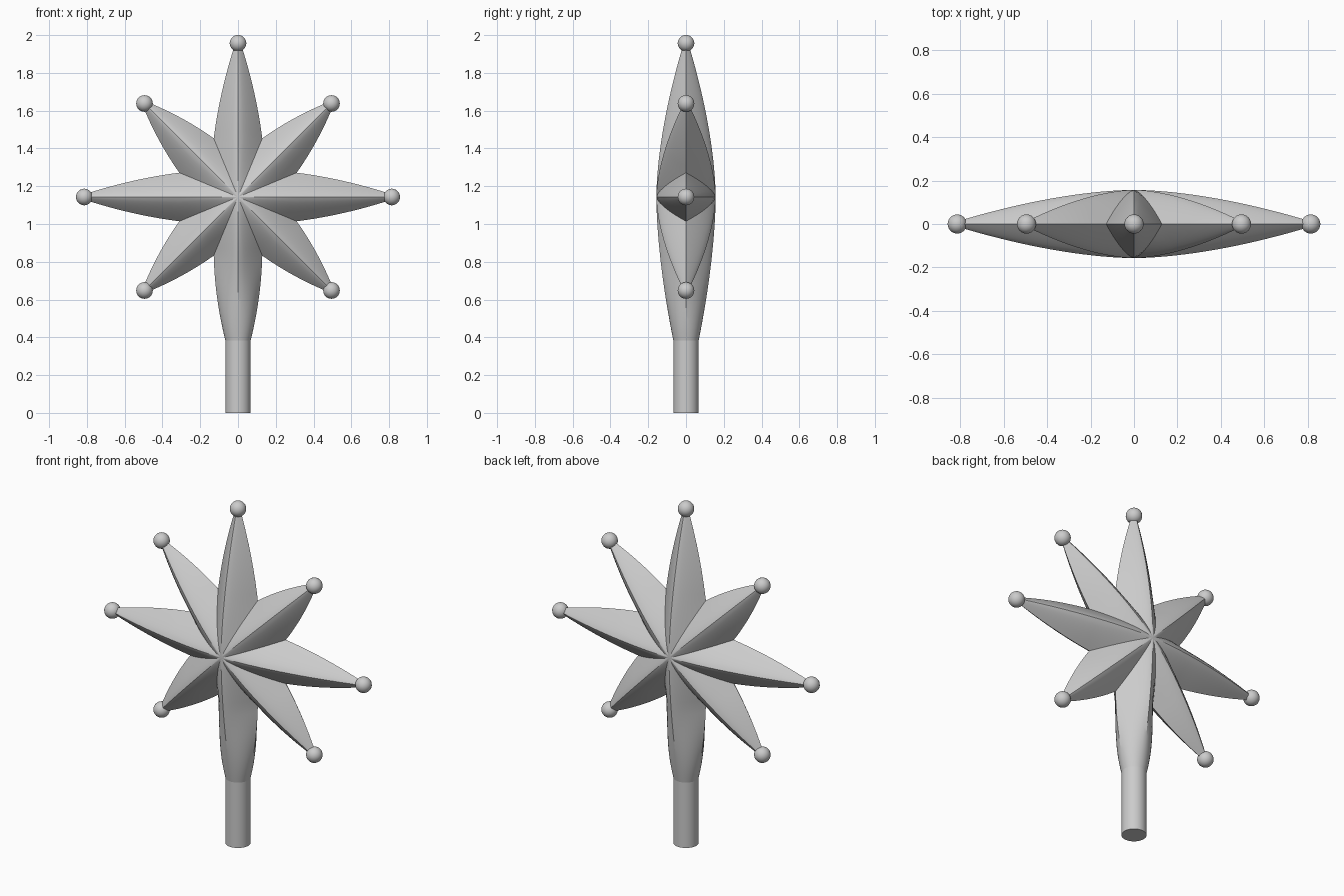
import bpy, bmesh, math
from mathutils import Vector

if "Cube" in bpy.data.objects:
    bpy.data.objects.remove(bpy.data.objects["Cube"])

CZ = 1.143           # height of the star centre
DEPTH = 0.157        # half thickness at the centre
VR = 0.336           # radius of the valleys between arms
HALF = math.radians(22.5)
VX, VW = VR * math.cos(HALF), VR * math.sin(HALF)
STEM_R = 0.067
N = 8                # steps across each half arm


def smooth(obj, angle):
    bpy.ops.object.select_all(action='DESELECT')
    obj.select_set(True)
    bpy.context.view_layer.objects.active = obj
    bpy.ops.object.shade_smooth_by_angle(angle=math.radians(angle))


def section(r, length, stem):
    """Half width, edge depth, ridge depth and roundness at distance r."""
    tip_w, tip_d = (STEM_R, STEM_R) if stem else (0.014, 0.012)
    ridge = tip_d + (DEPTH - tip_d) * (1 - (r / length) ** 1.7)
    if r <= VX + 1e-6:
        q = min(r / VX, 1.0)
        return r * math.tan(HALF), DEPTH * (1 - q ** 1.5), ridge, 0.0
    u = (r - VX) / (length - VX)
    w = VW + (tip_w - VW) * u + 0.05 * u * (1 - u)
    return w, 0.0, ridge, (u * u * (3 - 2 * u) if stem else 0.0)


def add_arm(bm, angle, length, stem=False):
    out = Vector((math.sin(angle), 0, math.cos(angle)))
    side = Vector((math.cos(angle), 0, -math.sin(angle)))
    stations = [VX * i / 8 for i in range(9)]
    stations += [VX + (length - VX) * i / 12 for i in range(1, 13)]
    for sy in (-1, 1):
        rows = []
        for r in stations:
            w, edge, ridge, rnd = section(r, length, stem)
            row = []
            for j in range(-N, N + 1):
                x = j / N
                t = 1 - abs(x)
                y = edge + (ridge - edge) * (1 - abs(x) ** 1.3)
                xs = w * x
                # blend towards a round section where the arm meets the stem
                a = t * math.pi / 2
                xs += (math.copysign(w * math.cos(a), x) - xs) * rnd
                y += (ridge * math.sin(a) - y) * rnd
                p = Vector((0, sy * y, CZ)) + out * r + side * xs
                row.append(bm.verts.new(p))
            rows.append(row)
        for a, b in zip(rows, rows[1:]):
            for j in range(2 * N):
                bm.faces.new((a[j], a[j + 1], b[j + 1], b[j]))


# Eight-pointed star body, the lowest arm flowing into the stem
bm = bmesh.new()
arms = []
for k in range(8):
    ang = k * math.pi / 4
    if k == 4:
        add_arm(bm, ang, 0.76, stem=True)
    else:
        length = 0.70 if k % 2 else 0.814
        add_arm(bm, ang, length)
        arms.append((ang, length))
bmesh.ops.remove_doubles(bm, verts=bm.verts, dist=1e-5)
bmesh.ops.recalc_face_normals(bm, faces=bm.faces)
mesh = bpy.data.meshes.new("star_body")
bm.to_mesh(mesh)
bm.free()
star = bpy.data.objects.new("star_body", mesh)
bpy.context.collection.objects.link(star)
smooth(star, 25)

# Round stem
top = CZ - 0.76
bpy.ops.mesh.primitive_cylinder_add(vertices=32, radius=STEM_R, depth=top,
                                    location=(0, 0, top / 2))
stem = bpy.context.object
stem.name = "stem"
smooth(stem, 30)

# Ball on every free tip
for i, (ang, length) in enumerate(arms):
    bpy.ops.mesh.primitive_uv_sphere_add(
        segments=24, ring_count=16, radius=0.044,
        location=(math.sin(ang) * length, 0, CZ + math.cos(ang) * length))
    ball = bpy.context.object
    ball.name = f"tip_ball_{i + 1}"
    smooth(ball, 40)
